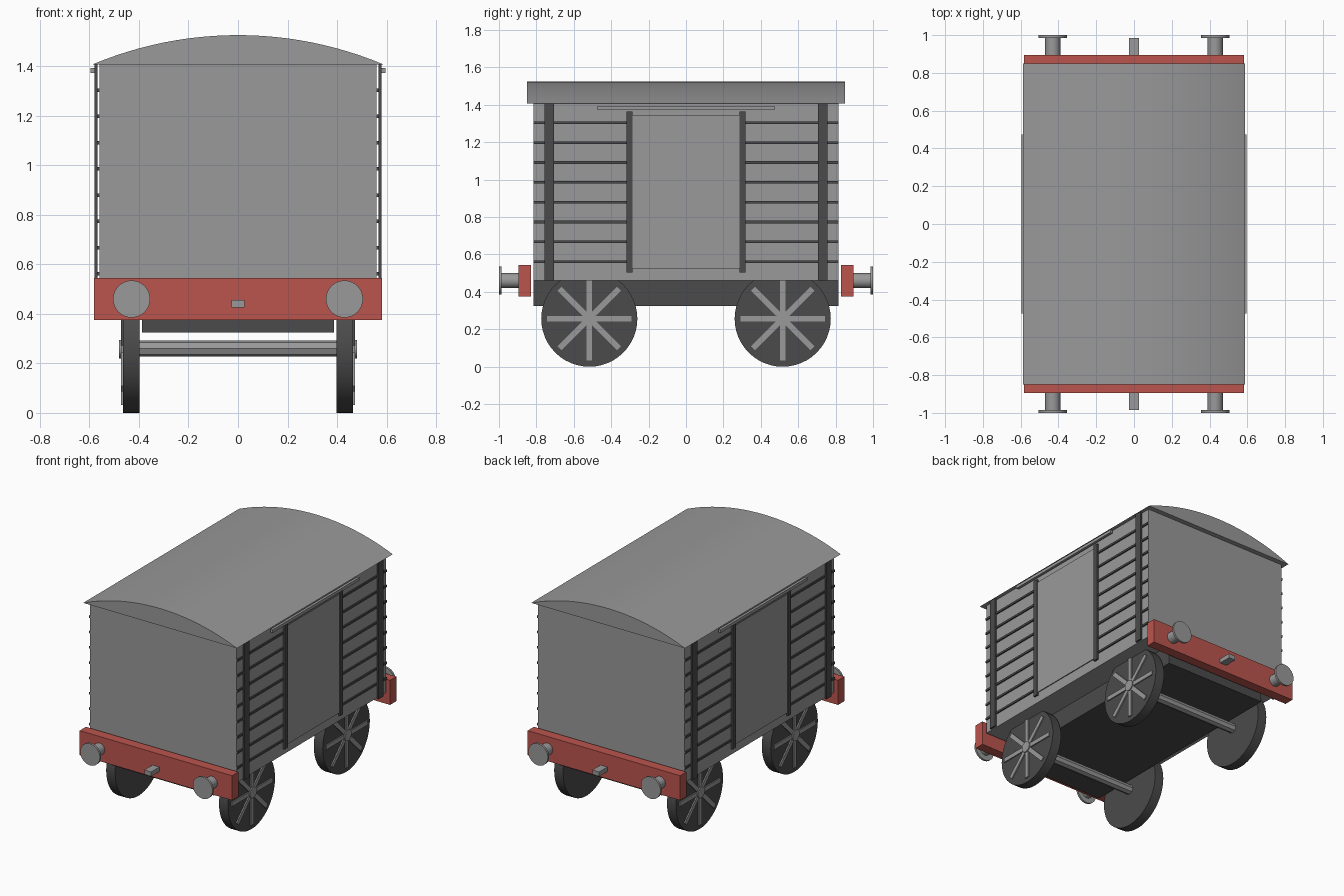
import bpy, bmesh, math
from mathutils import Matrix

old = bpy.data.objects.get("Cube")
if old:
    bpy.data.objects.remove(old, do_unlink=True)


def material(name, r, g, b):
    m = bpy.data.materials.new(name)
    m.use_nodes = True
    m.diffuse_color = (r, g, b, 1)
    m.node_tree.nodes["Principled BSDF"].inputs["Base Color"].default_value = (r, g, b, 1)
    return m


GREY = material("light grey", 0.32, 0.32, 0.32)
DARK = material("dark grey", 0.07, 0.07, 0.07)
RED = material("red", 0.50, 0.09, 0.075)


def finish(name, bm, mat, smooth=False):
    bmesh.ops.recalc_face_normals(bm, faces=bm.faces)
    mesh = bpy.data.meshes.new(name)
    bm.to_mesh(mesh)
    bm.free()
    mesh.materials.append(mat)
    ob = bpy.data.objects.new(name, mesh)
    bpy.context.collection.objects.link(ob)
    if smooth:
        bpy.ops.object.select_all(action='DESELECT')
        ob.select_set(True)
        bpy.context.view_layer.objects.active = ob
        bpy.ops.object.shade_smooth_by_angle(angle=math.radians(35))
    return ob


def box(name, x, y, z, mat):
    """Box from (min, max) ranges on each axis."""
    bm = bmesh.new()
    bmesh.ops.create_cube(bm, size=1)
    for v in bm.verts:
        v.co = [r[0] if c < 0 else r[1] for c, r in zip(v.co, (x, y, z))]
    return finish(name, bm, mat)


def cylinder(name, axis, centre, radius, length, mat, sides=32):
    bm = bmesh.new()
    turn = Matrix.Rotation(math.pi / 2, 4, 'Y' if axis == 'x' else 'X')
    bmesh.ops.create_cone(bm, cap_ends=True, segments=sides, radius1=radius, radius2=radius,
                          depth=length, matrix=Matrix.Translation(centre) @ turn)
    return finish(name, bm, mat, True)


def span(s, a, b):
    """Range a..b on the positive side, mirrored when s is -1."""
    return tuple(sorted((s * a, s * b)))


# Van body and underframe
box("body", (-0.56, 0.56), (-0.815, 0.815), (0.46, 1.41), GREY)
box("underframe", (-0.387, 0.387), (-0.815, 0.815), (0.325, 0.47), DARK)

# Arched roof: circular arc closed by a flat underside
HALF, RISE, BASE, STEPS = 0.587, 0.118, 1.408, 24
R = (HALF ** 2 + RISE ** 2) / (2 * RISE)
sweep = math.asin(HALF / R)
bm = bmesh.new()
arc = []
for i in range(STEPS + 1):
    a = sweep * (2 * i / STEPS - 1)
    arc.append(bm.verts.new((R * math.sin(a), -0.85, BASE + RISE - R + R * math.cos(a))))
end = bm.faces.new(arc)
out = bmesh.ops.extrude_face_region(bm, geom=[end], use_keep_orig=True)
for v in out["geom"]:
    if isinstance(v, bmesh.types.BMVert):
        v.co.y = 0.85
finish("roof", bm, GREY, True)

for s, side in ((1, "left"), (-1, "right")):
    # Plank strips, sliding door and its rail
    for i in range(8):
        z = 0.562 + i * 0.106
        box(f"{side}_plank_strip_{i + 1}", span(s, 0.555, 0.569), (-0.815, 0.815),
            (z - 0.007, z + 0.007), DARK)
    box(f"{side}_door", span(s, 0.568, 0.574), (-0.3, 0.3), (0.525, 1.345), GREY)
    box(f"{side}_door_rail", span(s, 0.578, 0.596), (-0.473, 0.473), (1.373, 1.394), GREY)
    for t, place in ((-1, "front"), (1, "rear")):
        # Upright posts
        box(f"{side}_{place}_post", span(s, 0.567, 0.58), span(t, 0.705, 0.757), (0.46, 1.41), DARK)
        box(f"{side}_{place}_door_post", span(s, 0.567, 0.58), span(t, 0.285, 0.318),
            (0.505, 1.365), DARK)
        # Wheel with hub and spokes
        wy, wz = t * 0.517, 0.257
        tag = f"{side}_{place}"
        cylinder(f"{tag}_wheel", 'x', (s * 0.431, wy, wz), 0.257, 0.068, DARK, 48)
        cylinder(f"{tag}_hub", 'x', (s * 0.465, wy, wz), 0.038, 0.03, GREY, 16)
        for k in range(4):
            spoke = box(f"{tag}_spoke_{k + 1}", span(s, 0.46, 0.473), (-0.225, 0.225),
                        (-0.015, 0.015), GREY)
            spoke.data.transform(Matrix.Translation((0, wy, wz))
                                 @ Matrix.Rotation(k * math.pi / 4, 4, 'X'))
        # Buffer
        cylinder(f"{tag}_buffer_shank", 'y', (s * 0.43, t * 0.94, 0.46), 0.04, 0.1, GREY)
        cylinder(f"{tag}_buffer_head", 'y', (s * 0.43, t * 0.993, 0.46), 0.075, 0.014, GREY)

# Buffer beams, couplings and axles
for t, place in ((-1, "front"), (1, "rear")):
    box(f"{place}_buffer_beam", (-0.582, 0.582), span(t, 0.828, 0.896), (0.375, 0.545), RED)
    box(f"{place}_coupling", (-0.026, 0.026), span(t, 0.88, 0.985), (0.425, 0.456), GREY)
    cylinder(f"{place}_axle", 'x', (0, t * 0.517, 0.26), 0.033, 0.84, GREY, 8)
